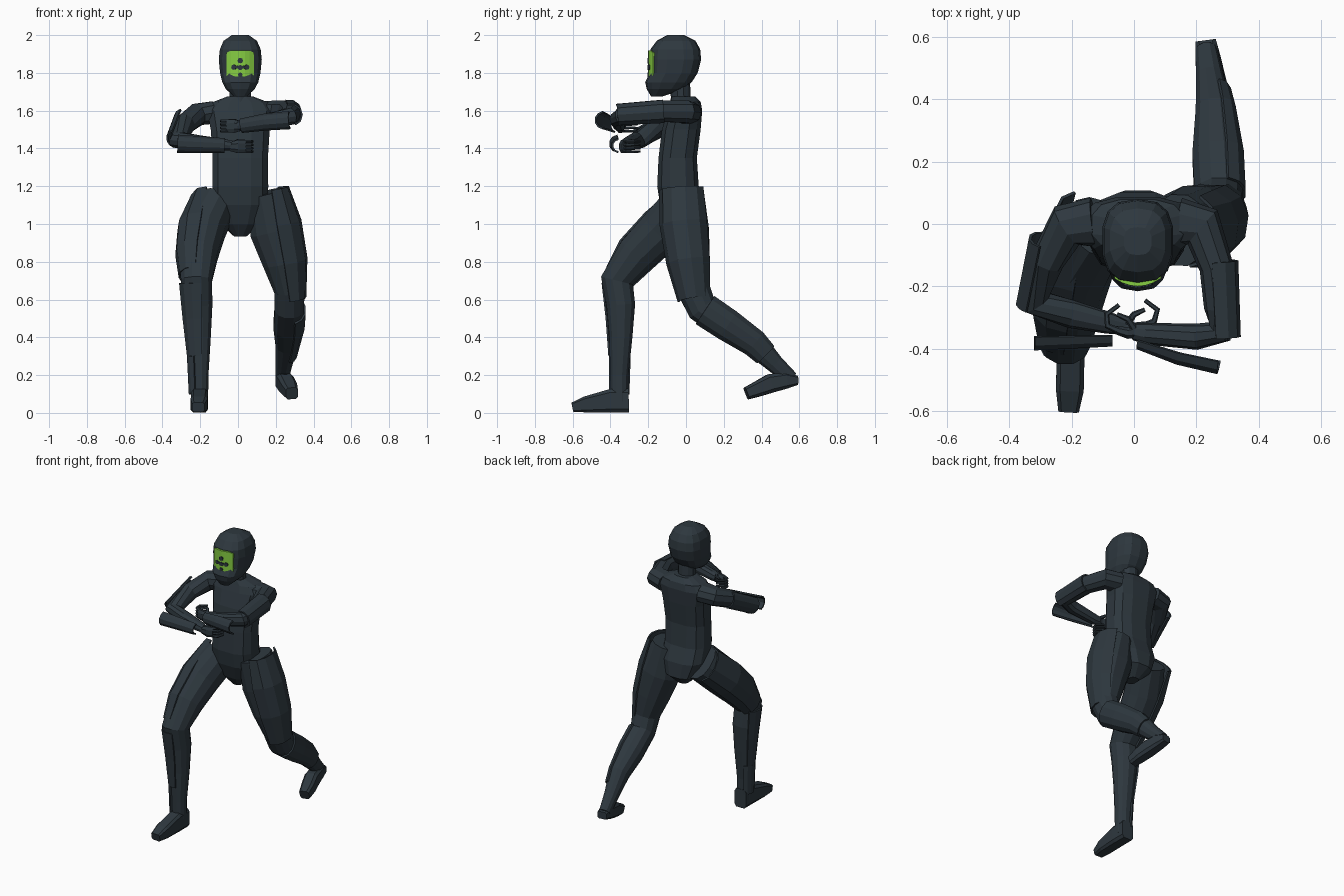
import bpy, bmesh, math
from mathutils import Vector


def material(name, rgb):
    m = bpy.data.materials.new(name)
    m.diffuse_color = (*rgb, 1)
    return m


DARK = material("dark slate", (0.027, 0.039, 0.049))
GREEN = material("bright green", (0.24, 0.62, 0.055))
X, Y, Z = Vector((1, 0, 0)), Vector((0, 1, 0)), Vector((0, 0, 1))


def power(v, p):
    return math.copysign(abs(v) ** (2 / p), v)


def finish(name, bm, mat):
    bmesh.ops.recalc_face_normals(bm, faces=bm.faces)
    me = bpy.data.meshes.new(name)
    bm.to_mesh(me)
    bm.free()
    me.materials.append(mat)
    ob = bpy.data.objects.new(name, me)
    bpy.context.collection.objects.link(ob)
    return ob


def loft(name, rings, side, n=10, p=2.2, arc=None, flat=False):
    """Rings are (x, y, z, half size along side, half size across).
    An arc in degrees gives an open armour plate instead of a closed limb."""
    bm = bmesh.new()
    pts = [Vector(r[:3]) for r in rings]
    loops = []
    for i, r in enumerate(rings):
        before = pts[i] - pts[i - 1] if i else pts[1] - pts[0]
        after = pts[i + 1] - pts[i] if i < len(pts) - 1 else before
        t = Z if flat else (before.normalized() + after.normalized()).normalized()
        u = (side - t * side.dot(t)).normalized()
        v = t.cross(u)
        if arc:
            angles = [math.radians(arc[0] + (arc[1] - arc[0]) * k / 5) for k in range(6)]
        else:
            angles = [2 * math.pi * (k + 0.5) / n for k in range(n)]
        loops.append([bm.verts.new(pts[i] + u * r[3] * power(math.cos(a), p)
                                   + v * r[4] * power(math.sin(a), p)) for a in angles])
    for a, b in zip(loops, loops[1:]):
        count = len(a)
        for k in range(count - 1 if arc else count):
            j = (k + 1) % count
            bm.faces.new((a[k], a[j], b[j], b[k]))
    if not arc:
        bm.faces.new(loops[0])
        bm.faces.new(loops[-1])
    ob = finish(name, bm, DARK)
    if arc:
        s = ob.modifiers.new("thickness", 'SOLIDIFY')
        s.thickness, s.offset = 0.01, 0
    return ob


def stack(name, rows, n, p, cx=0.012):
    """Horizontal sections given as (z, front y, back y, half width)."""
    loft(name, [(cx, (f + b) / 2, z, w, (b - f) / 2) for z, f, b, w in rows],
         X, n, p, flat=True)


# Torso, neck and helmet
stack("torso", [(0.935, -0.05, 0.04, 0.035), (1.0, -0.10, 0.11, 0.105), (1.1, -0.14, 0.105, 0.15),
                (1.2, -0.155, 0.07, 0.152), (1.35, -0.148, 0.06, 0.15), (1.5, -0.13, 0.08, 0.16),
                (1.6, -0.10, 0.088, 0.18), (1.645, -0.085, 0.08, 0.15), (1.675, -0.075, 0.05, 0.07)], 12, 2.8)
stack("neck", [(1.6, -0.09, 0.06, 0.085), (1.67, -0.08, 0.025, 0.06), (1.78, -0.09, 0.02, 0.06)], 10, 2)
stack("helmet", [(1.675, -0.185, -0.125, 0.035), (1.715, -0.208, -0.01, 0.078), (1.75, -0.216, 0.03, 0.097),
                 (1.8, -0.192, 0.062, 0.109), (1.87, -0.19, 0.08, 0.116), (1.925, -0.188, 0.075, 0.11),
                 (1.97, -0.155, 0.05, 0.09), (2.0, -0.10, -0.01, 0.045)], 14, 2.7)


# Curved green face plate, hugging the helmet
def face_y(dx):
    return -0.2 + 4.5 * dx * dx


bm = bmesh.new()
front = []
for i in range(7):
    dx = -0.074 + 0.148 * i / 6
    trim = 0.012 if i in (0, 6) else 0
    front.append([bm.verts.new((0.012 + dx, face_y(dx) + d, z))
                  for d, z in ((0, 1.752 + trim), (0, 1.918 - trim),
                               (0.02, 1.918 - trim), (0.02, 1.752 + trim))])
for a, b in zip(front, front[1:]):
    for k in range(4):
        bm.faces.new((a[k], a[(k + 1) % 4], b[(k + 1) % 4], b[k]))
bm.faces.new(front[0])
bm.faces.new(front[-1])
finish("face_plate", bm, GREEN)

# Dark spots on the face plate
for i, (dx, z, r) in enumerate([(0, 1.865, 0.015), (-0.034, 1.83, 0.014), (0.034, 1.83, 0.014),
                                (0, 1.828, 0.014), (-0.016, 1.83, 0.008), (0.016, 1.83, 0.008),
                                (0, 1.79, 0.012)]):
    bpy.ops.mesh.primitive_cylinder_add(vertices=8, radius=r, depth=0.008,
                                        location=(0.012 + dx, face_y(dx) - 0.001, z),
                                        rotation=(math.pi / 2, 0, math.atan(9 * dx)))
    spot = bpy.context.object
    spot.name = f"face_spot_{i}"
    spot.data.materials.append(DARK)

# Forward leg, bent with the foot flat
loft("front_leg", [(-0.115, -0.01, 1.10, 0.105, 0.125), (-0.185, -0.13, 0.97, 0.122, 0.122),
                   (-0.212, -0.26, 0.84, 0.108, 0.11), (-0.22, -0.365, 0.70, 0.085, 0.09),
                   (-0.213, -0.345, 0.57, 0.08, 0.078), (-0.208, -0.345, 0.40, 0.066, 0.063),
                   (-0.205, -0.353, 0.2, 0.05, 0.05), (-0.203, -0.353, 0.05, 0.046, 0.048)], X, 12)
loft("front_foot", [(-0.203, -0.303, 0.065, 0.045, 0.065), (-0.203, -0.4, 0.064, 0.046, 0.064),
                    (-0.206, -0.53, 0.045, 0.046, 0.044), (-0.21, -0.6, 0.03, 0.034, 0.026)], X, 8, 5)
loft("front_thigh_plate", [(-0.165, 0.025, 1.11, 0.085, 0.115), (-0.192, -0.13, 0.97, 0.126, 0.122),
                           (-0.215, -0.26, 0.84, 0.114, 0.113), (-0.225, -0.35, 0.72, 0.085, 0.085)],
     X, arc=(90, 255))
loft("front_shin_plate", [(-0.22, -0.35, 0.69, 0.09, 0.095), (-0.213, -0.345, 0.5, 0.078, 0.078),
                          (-0.21, -0.35, 0.3, 0.057, 0.058)], X, arc=(75, 225))
loft("front_ankle_plate", [(-0.212, -0.35, 0.3, 0.055, 0.056), (-0.207, -0.353, 0.1, 0.05, 0.052)],
     X, arc=(110, 250))

# Trailing leg, stretched back with a raised foot
loft("rear_leg", [(0.145, -0.02, 1.165, 0.095, 0.118), (0.195, 0.0, 0.97, 0.137, 0.125),
                  (0.243, 0.015, 0.8, 0.115, 0.115), (0.272, 0.042, 0.65, 0.083, 0.09),
                  (0.272, 0.085, 0.555, 0.08, 0.085), (0.265, 0.22, 0.465, 0.08, 0.085),
                  (0.258, 0.36, 0.37, 0.062, 0.072), (0.243, 0.47, 0.26, 0.045, 0.05),
                  (0.232, 0.555, 0.18, 0.036, 0.042)], X, 12)
loft("rear_foot", [(0.23, 0.59, 0.172, 0.034, 0.025), (0.238, 0.53, 0.172, 0.042, 0.045),
                   (0.254, 0.445, 0.155, 0.045, 0.052), (0.272, 0.38, 0.127, 0.043, 0.043),
                   (0.285, 0.32, 0.103, 0.034, 0.034)], X, 8, 4)
loft("rear_thigh_plate", [(0.178, -0.02, 1.185, 0.088, 0.115), (0.207, -0.01, 1.0, 0.126, 0.125),
                          (0.245, 0.015, 0.8, 0.12, 0.115), (0.275, 0.045, 0.6, 0.083, 0.085)],
     X, arc=(-70, 90))
loft("rear_shin_plate", [(0.268, 0.1, 0.545, 0.088, 0.09), (0.265, 0.22, 0.465, 0.085, 0.087),
                         (0.258, 0.36, 0.37, 0.066, 0.074), (0.25, 0.42, 0.31, 0.058, 0.064)],
     X, arc=(-70, 70))

# Lower arm, folded across the chest
loft("lower_arm", [(-0.13, 0.005, 1.59, 0.062, 0.08), (-0.215, -0.005, 1.58, 0.06, 0.073),
                   (-0.28, -0.12, 1.53, 0.055, 0.055), (-0.318, -0.25, 1.445, 0.047, 0.052),
                   (-0.2, -0.29, 1.43, 0.04, 0.045), (-0.08, -0.318, 1.42, 0.033, 0.035),
                   (-0.03, -0.328, 1.415, 0.026, 0.026)], Z)
loft("lower_upper_arm_plate", [(-0.275, -0.055, 1.56, 0.055, 0.06), (-0.32, -0.265, 1.45, 0.052, 0.056)],
     Z, arc=(20, 160))
loft("lower_forearm_plate", [(-0.32, -0.345, 1.425, 0.045, 0.058), (-0.07, -0.345, 1.415, 0.036, 0.045)],
     Z, arc=(15, 165))

# Upper arm, raised in guard
loft("raised_arm", [(0.14, 0.005, 1.59, 0.062, 0.08), (0.22, -0.01, 1.595, 0.062, 0.073),
                    (0.265, -0.14, 1.597, 0.058, 0.055), (0.28, -0.27, 1.585, 0.055, 0.055),
                    (0.275, -0.345, 1.57, 0.047, 0.045), (0.2, -0.362, 1.555, 0.042, 0.042),
                    (0.04, -0.352, 1.525, 0.035, 0.035), (0.0, -0.345, 1.52, 0.028, 0.028)], Z)
loft("raised_upper_arm_plate", [(0.268, -0.12, 1.595, 0.06, 0.062), (0.28, -0.365, 1.578, 0.055, 0.058)],
     Z, arc=(200, 375))
loft("raised_forearm_plate", [(0.278, -0.425, 1.55, 0.045, 0.055), (0.15, -0.4, 1.54, 0.042, 0.05),
                              (0.02, -0.365, 1.52, 0.035, 0.035)], Z, arc=(195, 345))


# Hands: palm, four curled fingers and a thumb
def hand(name, wrist, d, spread):
    w = Vector(wrist)

    def at(along, inward, up, a, b):
        return (*(w + Vector((d * along, inward, up))), a, b)
    loft(name + "_palm", [at(-0.02, 0, 0, 0.026, 0.024), at(0.02, -0.005, 0, 0.038, 0.02),
                          at(0.06, 0.005, 0, 0.036, 0.014)], Z, 8)
    for i in range(4):
        h = (i - 1.5) * 0.018
        loft(f"{name}_finger_{i}", [at(0.05, 0.003, h, 0.009, 0.011), at(0.085, 0.018, h, 0.009, 0.01),
                                    at(spread, 0.055, h, 0.008, 0.009),
                                    at(spread - 0.04, 0.085, h, 0.006, 0.007)], Z, 6)
    loft(name + "_thumb", [at(0, 0.01, 0.02, 0.011, 0.012), at(0.02, 0.04, 0.03, 0.01, 0.01),
                           at(0.055, 0.055, 0.03, 0.007, 0.007)], Z, 6)


hand("lower_hand", (-0.02, -0.33, 1.41), 1, 0.095)
hand("raised_hand", (0.0, -0.345, 1.518), -1, 0.088)
